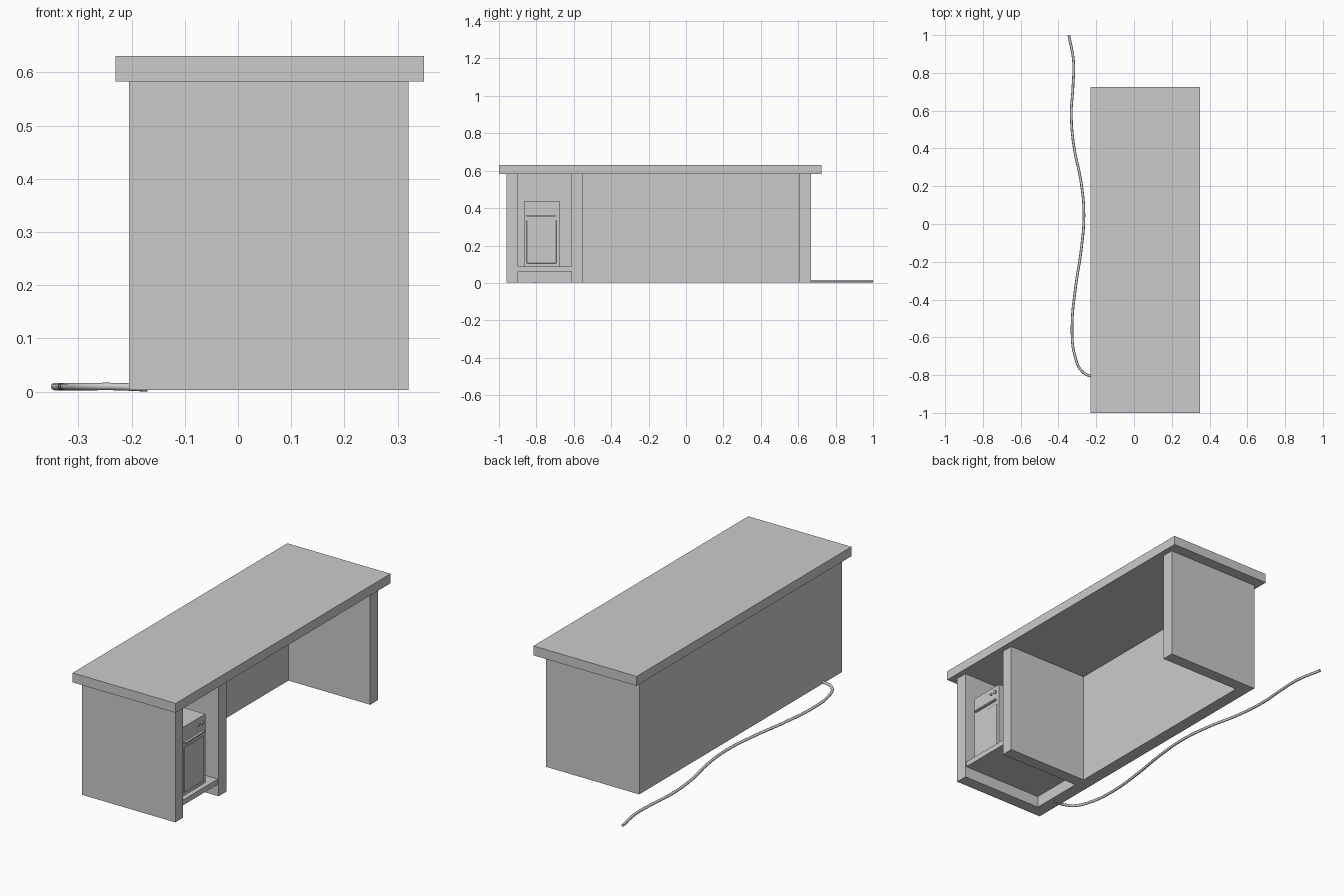
import bpy, bmesh, math
from mathutils import Matrix

if "Cube" in bpy.data.objects:
    bpy.data.objects.remove(bpy.data.objects["Cube"])


def box(name, x, y, z, bevel=0.0):
    """Box from (min, max) extents on each axis."""
    bm = bmesh.new()
    size = [b - a for a, b in (x, y, z)]
    mid = [(a + b) / 2 for a, b in (x, y, z)]
    bmesh.ops.create_cube(bm, size=1, matrix=Matrix.Diagonal((*size, 1)))
    mesh = bpy.data.meshes.new(name)
    bm.to_mesh(mesh)
    bm.free()
    ob = bpy.data.objects.new(name, mesh)
    ob.location = mid
    bpy.context.collection.objects.link(ob)
    if bevel:
        mod = ob.modifiers.new("Bevel", 'BEVEL')
        mod.width = bevel
        mod.segments = 1
    return ob


def button(name, y, z, r):
    bpy.ops.mesh.primitive_cylinder_add(vertices=16, radius=r, depth=0.014,
                                        location=(0.291, y, z),
                                        rotation=(0, math.pi / 2, 0))
    ob = bpy.context.object
    ob.name = name
    bpy.ops.object.shade_smooth_by_angle()


BODY_X = (-0.205, 0.32)
BODY_Z = (0.003, 0.583)

# Desk top and upright panels
box("desk_top", (-0.23, 0.35), (-1.0, 0.725), (0.583, 0.631))
for name, y0, y1 in (("left_end_panel", -0.96, -0.897),
                     ("divider_panel", -0.613, -0.55),
                     ("right_end_panel", 0.605, 0.668)):
    box(name, (-0.14, BODY_X[1]), (y0, y1), BODY_Z)
box("back_panel", (BODY_X[0], -0.14), (-0.96, 0.668), BODY_Z)

# Shelf carrying the computer
box("computer_shelf", (-0.14, 0.315), (-0.897, -0.613), (0.062, 0.089))

# Computer tower with drive bar, door and buttons
box("computer_case", (-0.10, 0.29), (-0.865, -0.677), (0.089, 0.438))
box("drive_bar", (0.285, 0.302), (-0.853, -0.697), (0.355, 0.362))
box("case_door", (0.285, 0.294), (-0.853, -0.692), (0.105, 0.335), 0.002)
button("power_button", -0.705, 0.405, 0.009)
button("reset_button", -0.735, 0.405, 0.006)

# Power cable running along the floor behind the desk
path = [(-0.345, 1.0), (-0.32, 0.86), (-0.323, 0.73), (-0.332, 0.58),
        (-0.318, 0.41), (-0.28, 0.22), (-0.265, 0.05), (-0.28, -0.14),
        (-0.31, -0.34), (-0.328, -0.55), (-0.315, -0.69), (-0.275, -0.78),
        (-0.23, -0.805), (-0.17, -0.81)]
curve = bpy.data.curves.new("power_cable", 'CURVE')
curve.dimensions = '3D'
curve.bevel_depth = 0.007
curve.bevel_resolution = 2
curve.resolution_u = 8
curve.use_fill_caps = True
spline = curve.splines.new('BEZIER')
spline.bezier_points.add(len(path) - 1)
for i, (pt, (x, y)) in enumerate(zip(spline.bezier_points, path)):
    pt.co = (x, y, 0.007 if i == len(path) - 1 else 0.0095)
    pt.handle_left_type = pt.handle_right_type = 'AUTO'
cable = bpy.data.objects.new("power_cable", curve)
bpy.context.collection.objects.link(cable)
